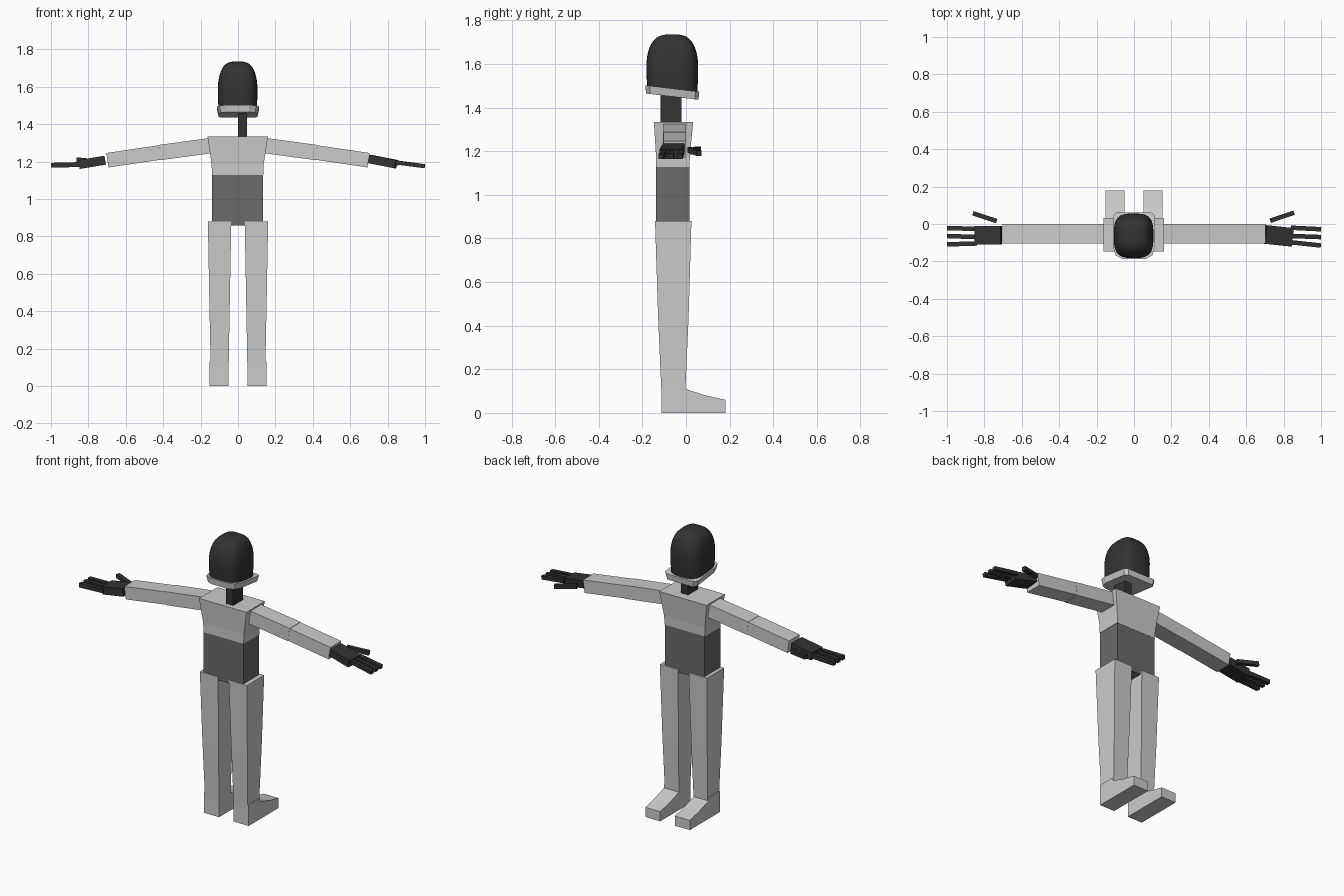
import bpy, bmesh, math
from mathutils import Vector

old = bpy.data.objects.get("Cube")
if old:
    bpy.data.objects.remove(old, do_unlink=True)


def material(name, value):
    m = bpy.data.materials.new(name)
    m.use_nodes = True
    col = (value, value, value, 1)
    m.diffuse_color = col
    m.node_tree.nodes["Principled BSDF"].inputs["Base Color"].default_value = col
    return m


LIGHT = material("light grey", 0.6)
MID = material("mid grey", 0.145)
DARK = material("charcoal", 0.033)


def loft(name, rings, mat):
    """Skin a list of point rings and cap both ends."""
    bm = bmesh.new()
    loops = [[bm.verts.new(p) for p in r] for r in rings]
    n = len(loops[0])
    for a, b in zip(loops, loops[1:]):
        for i in range(n):
            j = (i + 1) % n
            bm.faces.new((a[i], a[j], b[j], b[i]))
    bm.faces.new(loops[0][::-1])
    bm.faces.new(loops[-1])
    bmesh.ops.recalc_face_normals(bm, faces=bm.faces)
    mesh = bpy.data.meshes.new(name)
    bm.to_mesh(mesh)
    bm.free()
    mesh.materials.append(mat)
    ob = bpy.data.objects.new(name, mesh)
    bpy.context.collection.objects.link(ob)
    return ob


def rect(x0, x1, y0, y1, z):
    return [(x0, y0, z), (x1, y0, z), (x1, y1, z), (x0, y1, z)]


def bar(name, start, end, width, height, mat):
    """Square-cut bar between two points."""
    a, b = Vector(start), Vector(end)
    d = (b - a).normalized()
    side = d.cross(Vector((0, 0, 1))).normalized() * width / 2
    up = side.cross(d).normalized() * height / 2
    return loft(name, [[p + side + up, p - side + up, p - side - up, p + side - up]
                       for p in (a, b)], mat)


# Torso and neck
loft("abdomen", [rect(-.138, .133, -.137, .015, .858),
                 rect(-.138, .133, -.137, .015, 1.13)], MID)
loft("chest", [rect(-.139, .135, -.138, .016, 1.128),
               rect(-.141, .137, -.138, .018, 1.185),
               rect(-.163, .16, -.147, .033, 1.333)], LIGHT)
loft("neck", [rect(0, .048, -.117, -.02, 1.32),
              rect(0, .048, -.117, -.02, 1.5)], DARK)

# Legs, feet and arms
for side, s in (("left", 1), ("right", -1)):
    loft(side + "_thigh", [rect(s * .036, s * .161, -.142, .025, .88),
                           rect(s * .044, s * .153, -.128, .012, .44)], LIGHT)
    loft(side + "_shin", [rect(s * .044, s * .153, -.128, .012, .44),
                          rect(s * .05, s * .146, -.113, -.003, .1)], LIGHT)
    outline = [(-.113, 0), (.18, 0), (.18, .06), (.09, .08), (-.003, .11), (-.003, .13), (-.113, .13)]
    loft(side + "_foot", [[(s * x, y, z) for y, z in outline] for x in (.05, .152)], LIGHT)
    shoulder, elbow, wrist = [(s * x, -.052, z) for x, z in
                              ((.13, 1.287), (.42, 1.248), (.698, 1.207))]
    bar(side + "_upper_arm", shoulder, elbow, .106, .082, LIGHT)
    bar(side + "_forearm", elbow, wrist, .104, .078, LIGHT)

# Hands: palm, three fingers and a thumb
bar("left_palm", (.702, -.056, 1.214), (.845, -.071, 1.186), .1, .045, DARK)
bar("right_palm", (-.71, -.06, 1.207), (-.85, -.06, 1.184), .1, .048, DARK)
for i, (root, tip) in enumerate(((-.02, -.028), (-.064, -.07), (-.098, -.115))):
    bar(f"left_finger_{i}", (.84, root, 1.196), (.998, tip, 1.175), .024, .022, DARK)
    bar(f"right_finger_{i}", (-.84, root - .006, 1.184), (-1, tip + .006, 1.18), .024, .026, DARK)
bar("left_thumb", (.73, .018, 1.206), (.855, .06, 1.19), .024, .024, DARK)
bar("right_thumb", (-.735, .016, 1.197), (-.86, .057, 1.21), .024, .024, DARK)

# Head: rounded-square dome with a base that tips down toward the face
CY = -.063


def head_ring(z, k, n=32):
    pts = []
    for i in range(n):
        t = 2 * math.pi * i / n
        c, d = math.cos(t), math.sin(t)
        x = math.copysign(abs(c) ** .62, c) * .106 * k
        y = math.copysign(abs(d) ** .62, d) * .119 * k
        tilt = -.12 * y * max(0, (1.6 - z) / .12)
        pts.append((x - .002, CY + y, z + tilt))
    return pts


rings = [head_ring(1.48, .96), head_ring(1.53, .99), head_ring(1.585, 1)]
for i in range(1, 10):
    a = math.pi / 2 * i / 10
    rings.append(head_ring(1.585 + .15 * math.sin(a), math.cos(a) ** .6))
rings.append(head_ring(1.735, .12))
head = loft("head", rings, DARK)
bpy.ops.object.select_all(action='DESELECT')
head.select_set(True)
bpy.context.view_layer.objects.active = head
bpy.ops.object.shade_smooth_by_angle(angle=math.radians(45))

# Collar band under the head
half = [(.84, 1), (1, .86), (1, -.5), (.88, -.84), (.55, -1)]
band = half + [(-x, y) for x, y in reversed(half)]


def band_ring(z, kx, ky):
    return [(x * kx, CY + y * ky, z - .12 * y * ky) for x, y in band]


loft("head_band", [band_ring(1.45, .103, .12), band_ring(1.487, .112, .124)], LIGHT)
